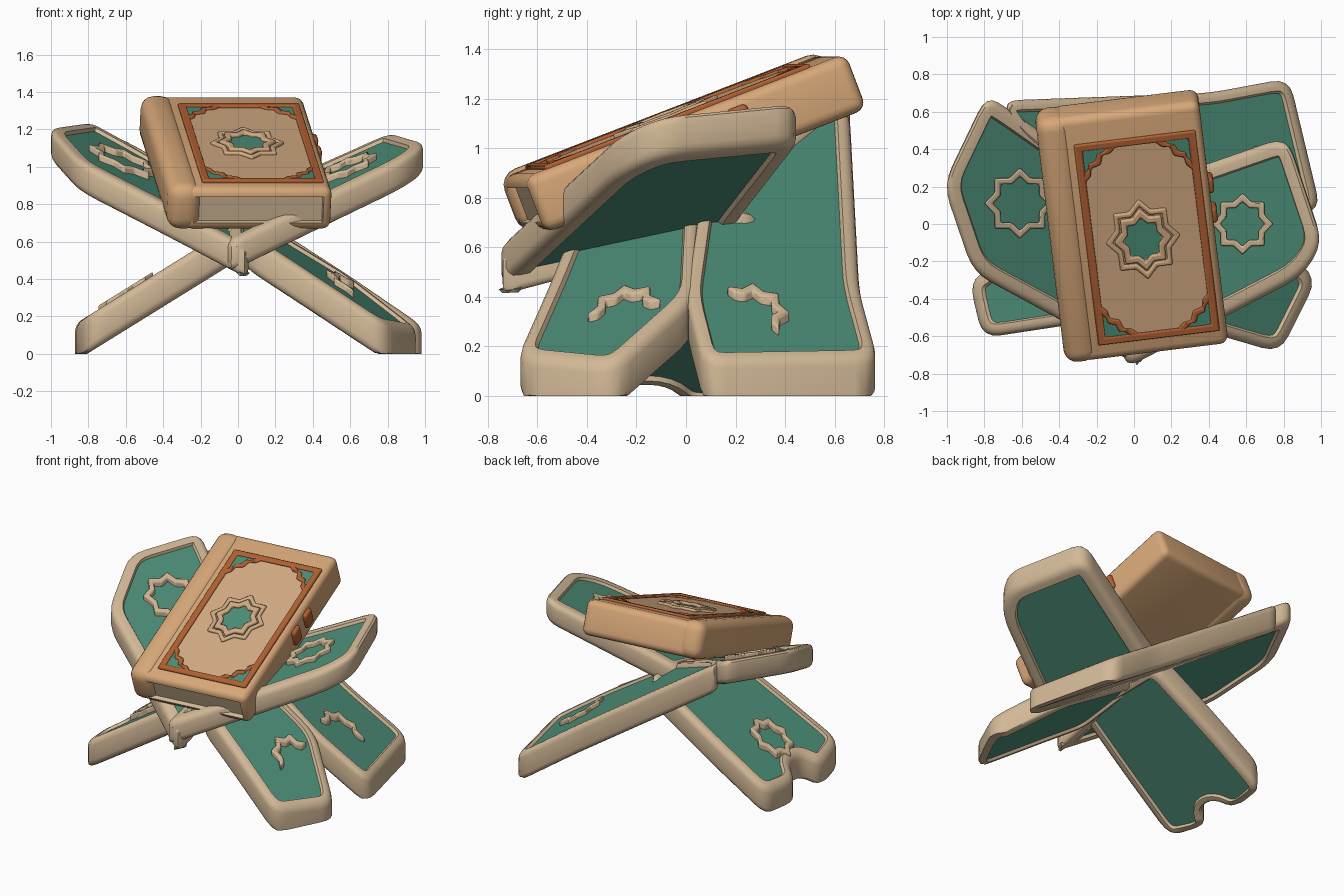
import bpy, bmesh, math
from mathutils import Vector, Matrix

cube = bpy.data.objects.get("Cube")
if cube:
    bpy.data.objects.remove(cube)


def material(name, rgb):
    m = bpy.data.materials.new(name)
    m.use_nodes = True
    m.diffuse_color = (*rgb, 1)
    m.node_tree.nodes["Principled BSDF"].inputs["Base Color"].default_value = (*rgb, 1)
    return m


TAN = material("carved_tan", (0.65, 0.485, 0.31))
GREEN = material("inlay_green", (0.072, 0.265, 0.185))
COVER = material("cover_leather", (0.68, 0.39, 0.19))
PANEL = material("cover_panel", (0.65, 0.41, 0.225))
TRIM = material("trim_rust", (0.44, 0.118, 0.033))
made = []


def finish(bm, name, *mats):
    bmesh.ops.recalc_face_normals(bm, faces=bm.faces)
    mesh = bpy.data.meshes.new(name)
    bm.to_mesh(mesh)
    bm.free()
    for m in mats:
        mesh.materials.append(m)
    ob = bpy.data.objects.new(name, mesh)
    bpy.context.collection.objects.link(ob)
    made.append(ob)
    return ob


def rounded(pts, d, steps=4):
    """Round the corners of a polygon with short curves."""
    out = []
    pts = [Vector(p) for p in pts]
    for i, p in enumerate(pts):
        a, b = pts[i - 1] - p, pts[(i + 1) % len(pts)] - p
        s = p + a.normalized() * min(d, a.length * 0.45)
        e = p + b.normalized() * min(d, b.length * 0.45)
        for k in range(steps + 1):
            t = k / steps
            out.append(s * (1 - t) ** 2 + p * 2 * t * (1 - t) + e * t * t)
    return out


def slope(a, b, c):
    """Placement on a tilted plane."""
    return lambda x, y, h: Vector((x, y, a * x + b * y + c + h))


def prism(pts, place, low, high):
    bm = bmesh.new()
    top = [bm.verts.new(place(x, y, high)) for x, y in pts]
    bot = [bm.verts.new(place(x, y, low)) for x, y in pts]
    caps = [bm.faces.new(top), bm.faces.new(bot[::-1])]
    for i in range(len(pts)):
        bm.faces.new((top[i - 1], bot[i - 1], bot[i], top[i]))
    bmesh.ops.recalc_face_normals(bm, faces=bm.faces)
    return bm, caps


def panel(name, pts, place, thick, rim, corner, sides=2):
    """Soft-edged board with a sunken green field on the top or on both sides."""
    bm, caps = prism(rounded(pts, corner), place, -thick, 0)
    edges = list({e for f in caps for e in f.edges})
    bmesh.ops.bevel(bm, geom=edges, offset=0.04, segments=3, profile=0.5,
                    affect='EDGES', clamp_overlap=True)
    fields = sorted(bm.faces, key=lambda f: f.calc_area())[-2:]
    fields = sorted(fields, key=lambda f: f.calc_center_median().z)[-sides:]
    bmesh.ops.inset_individual(bm, faces=fields, thickness=rim)
    bmesh.ops.inset_individual(bm, faces=fields, thickness=0.01, depth=-0.018)
    for f in fields:
        f.material_index = 1
    for v in bm.verts:
        v.co.z = max(v.co.z, 0)
    return finish(bm, name, TAN, GREEN)


def band(name, outer, inner, place, low, high, mat, closed=True):
    """Raised strip between two outlines."""
    bm = bmesh.new()
    rows = [[bm.verts.new(place(x, y, h)) for x, y in line]
            for line, h in ((outer, low), (outer, high), (inner, high), (inner, low))]
    n = len(outer)
    for i in range(0 if closed else 1, n):
        for r in range(4):
            q, s = rows[r], rows[(r + 1) % 4]
            bm.faces.new((q[i - 1], q[i], s[i], s[i - 1]))
    if not closed:
        for i in (0, n - 1):
            bm.faces.new([r[i] for r in rows])
    ob = finish(bm, name, mat)
    bev = ob.modifiers.new("soft_edge", 'BEVEL')
    bev.width, bev.segments = 0.009, 2


def star(name, cx, cy, r, width, place, low, high, mat, first=0, count=16, stretch=1.0):
    """Eight-pointed star outline, or a part of one."""
    closed = count == 16

    def line(radius):
        pts = []
        for k in range(first, first + count + (0 if closed else 1)):
            q = radius * (1 if k % 2 == 0 else 0.77)
            t = math.pi * k / 8
            pts.append((cx + q * math.cos(t), cy + q * stretch * math.sin(t)))
        return pts
    band(name, line(r), line(r - width), place, low, high, mat, closed)


# Stand: two upper arms and the legs
right_arm = slope(0.37, 0.22, 0.785)
left_arm = slope(-0.38, 0.25, 0.775)
front_leg = slope(-0.6, 0.2, 0.77)
back_leg = slope(-0.66, -0.14, 0.814)
side_leg = slope(0.62, 0.0, 0.70)

panel("left_upper_arm", [(-0.06, -0.78), (0.9, -0.28), (1.01, -0.1), (0.82, 0.47),
                         (0.1, 0.22), (-0.06, 0.18)], right_arm, 0.17, 0.04, 0.11)
panel("right_upper_arm", [(0.06, -0.78), (-0.38, -0.52), (-0.86, -0.26), (-1.02, 0.21),
                          (-0.79, 0.69), (-0.65, 0.6), (0.03, 0.12)], left_arm, 0.17, 0.04, 0.11)
panel("left_front_leg", [(0.98, -0.29), (0.78, -0.69), (0.3, -0.55), (0.03, -0.48),
                         (-0.05, 0.06), (0.6, 0.04)], front_leg, 0.2, 0.02, 0.1)
panel("left_back_leg", [(1.0, 0.07), (0.83, 0.78), (0.4, 0.7), (-0.71, 0.66),
                        (-0.62, 0.5), (-0.05, 0.06), (0.6, 0.0)], back_leg, 0.2, 0.02, 0.1, 1)
panel("right_leg", [(-0.85, 0.3), (-0.88, 0.0), (-0.76, -0.09), (-0.76, -0.23),
                    (-0.88, -0.31), (-0.81, -0.61), (-0.35, -0.54), (0.1, -0.46),
                    (0.1, 0.3), (-0.4, 0.31)], side_leg, 0.2, 0.02, 0.1)

# Carved stars on the stand
star("left_arm_star", 0.58, 0.0, 0.165, 0.045, right_arm, -0.03, 0.015, TAN)
star("right_arm_star", -0.61, 0.11, 0.19, 0.045, left_arm, -0.03, 0.015, TAN)
star("right_leg_star", -0.6, -0.13, 0.15, 0.045, side_leg, -0.03, 0.02, TAN)
star("front_leg_star", 0.62, -0.25, 0.15, 0.045, front_leg, -0.03, 0.015, TAN, 4, 8)
star("back_leg_star", 0.65, 0.27, 0.15, 0.045, back_leg, -0.03, 0.015, TAN, 2, 8)

# Book body, tilted and turned on the stand
W, L, T = 0.435, 0.7, 0.12
tilt = (Matrix.Translation((-0.01, -0.01, 1.02)) @ Matrix.Rotation(math.radians(7), 4, 'Z')
        @ Matrix.Rotation(math.radians(21), 4, 'X'))


def on_book(x, y, h):
    return tilt @ Vector((x, y, T + h))


def soft_box(lo, hi, bevel):
    lo, hi = Vector(lo), Vector(hi)
    bm = bmesh.new()
    bmesh.ops.create_cube(bm, size=1)
    bmesh.ops.scale(bm, vec=hi - lo, verts=bm.verts)
    bmesh.ops.translate(bm, vec=(lo + hi) / 2, verts=bm.verts)
    bmesh.ops.bevel(bm, geom=bm.edges[:], offset=bevel, segments=4, profile=0.5, affect='EDGES')
    return bm


body = soft_box((-W + 0.08, -L, -T), (W, L, T), 0.045)
pages = min(body.faces, key=lambda f: f.calc_center_median().y)
bmesh.ops.inset_individual(body, faces=[pages], thickness=0.004, depth=-0.03)
for f in [pages] + [g for e in pages.edges for g in e.link_faces]:
    f.material_index = 1
bmesh.ops.transform(body, matrix=tilt, verts=body.verts)
finish(body, "book_body", COVER, TAN)

# Rounded spine
spine = soft_box((-W - 0.01, -L - 0.005, -T - 0.005), (-W + 0.17, L + 0.005, T + 0.014), 0.07)
bmesh.ops.transform(spine, matrix=tilt, verts=spine.verts)
finish(spine, "book_spine", COVER)

# Cover border around a plain panel
FX, FY, HX, HY = 0.07, -0.03, 0.327, 0.578


def rect(gap):
    return [(FX + sx * (HX - gap), FY + sy * (HY - gap))
            for sx, sy in ((-1, -1), (1, -1), (1, 1), (-1, 1))]


band("cover_border", rect(0), rect(0.042), on_book, -0.02, 0.016, TRIM)
plate, _ = prism(rect(0.02), on_book, -0.003, 0.002)
finish(plate, "cover_panel", PANEL)

# Stepped corner pieces with green inlay
steps = [(1, 0), (0.8, 0.2), (0.58, 0.24), (0.5, 0.5), (0.24, 0.58), (0.2, 0.8), (0, 1)]
for sx in (-1, 1):
    for sy in (-1, 1):
        def corner(scale):
            return [(FX + sx * (HX - 0.03 - u * scale), FY + sy * (HY - 0.03 - v * scale))
                    for u, v in steps]
        tag = ("left" if sx > 0 else "right") + ("_top" if sy > 0 else "_bottom")
        band("corner_trim_" + tag, corner(0.2), corner(0.15), on_book, -0.02, 0.014, TRIM, False)
        tip = [(FX + sx * (HX - 0.02), FY + sy * (HY - 0.02))]
        inlay, _ = prism(tip + corner(0.16), on_book, -0.002, 0.006)
        finish(inlay, "corner_inlay_" + tag, GREEN)

# Central medallion
CX, CY = 0.05, -0.035
star("medallion_outer", CX, CY, 0.2, 0.035, on_book, -0.02, 0.018, PANEL, stretch=1.15)
star("medallion_inner", CX, CY, 0.155, 0.045, on_book, -0.02, 0.024, PANEL, stretch=1.15)
disc = [(CX + 0.1 * math.cos(math.pi * k / 8), CY + 0.115 * math.sin(math.pi * k / 8))
        for k in range(16)]
inlay, _ = prism(disc, on_book, -0.002, 0.007)
finish(inlay, "medallion_inlay", GREEN)

# Clasp on the opening edge
for i, y in enumerate((0.03, 0.2)):
    clasp = soft_box((W - 0.03, y - 0.045, -0.04), (W + 0.025, y + 0.045, 0.08), 0.02)
    bmesh.ops.transform(clasp, matrix=tilt, verts=clasp.verts)
    finish(clasp, "clasp_%d" % (i + 1), TRIM)

# Smooth shading with kept edges
bpy.ops.object.select_all(action='DESELECT')
for ob in made:
    ob.select_set(True)
bpy.context.view_layer.objects.active = made[0]
bpy.ops.object.shade_smooth_by_angle(angle=math.radians(40))
